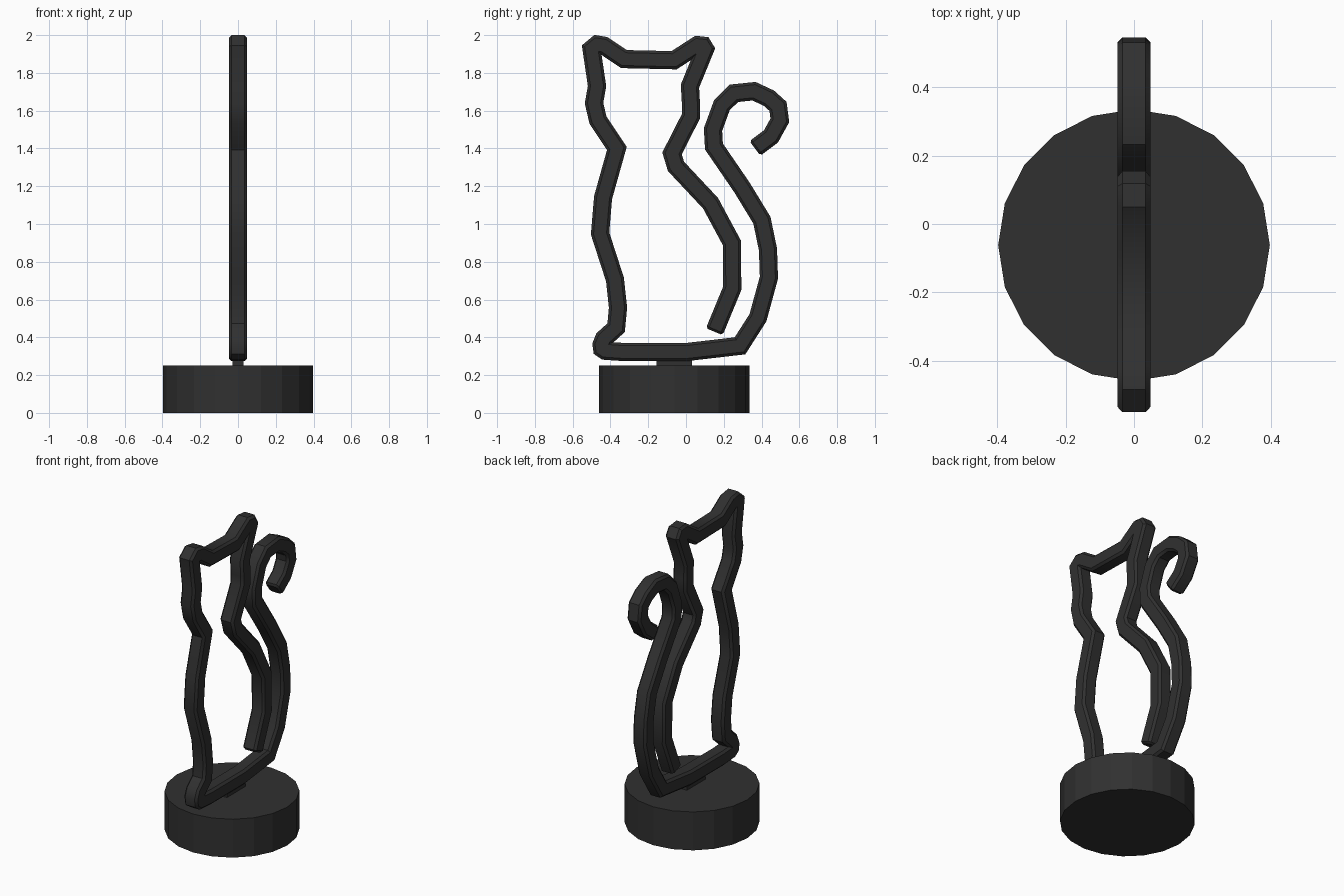
import bpy, bmesh
from mathutils import Vector

if "Cube" in bpy.data.objects:
    bpy.data.objects.remove(bpy.data.objects["Cube"])

dark = bpy.data.materials.new("dark_grey")
dark.diffuse_color = (0.03, 0.03, 0.03, 1)
dark.use_nodes = True
dark.node_tree.nodes["Principled BSDF"].inputs["Base Color"].default_value = dark.diffuse_color


def finish(name, bm):
    bmesh.ops.recalc_face_normals(bm, faces=bm.faces)
    mesh = bpy.data.meshes.new(name)
    bm.to_mesh(mesh)
    bm.free()
    mesh.materials.append(dark)
    obj = bpy.data.objects.new(name, mesh)
    bpy.context.collection.objects.link(obj)
    return obj


# Centre line of the bent bar (y, z): back, head, chest, foot, floor, tail
path = [
    (.15, .43), (.245, .66), (.243, .90), (.13, 1.11), (-.053, 1.305),
    (-.074, 1.374), (.026, 1.57), (.026, 1.64), (.021, 1.73),
    (.101, 1.926), (.09, 1.944), (.061, 1.947), (-.063, 1.867),
    (-.328, 1.873), (-.434, 1.944), (-.471, 1.95), (-.50, 1.926),
    (-.471, 1.73), (-.487, 1.64), (-.466, 1.55), (-.366, 1.40),
    (-.439, 1.14), (-.455, .95), (-.376, .706), (-.36, .557),
    (-.37, .451), (-.434, .393), (-.447, .361), (-.444, .34), (-.428, .329),
    (-.328, .322), (.01, .323), (.286, .355), (.381, .504), (.439, .716),
    (.434, .865), (.402, 1.02), (.296, 1.194), (.148, 1.41), (.143, 1.50),
    (.19, 1.629), (.254, 1.692), (.36, 1.703), (.439, 1.666),
    (.487, 1.623), (.497, 1.549), (.45, 1.464), (.365, 1.40),
]

# Square section with chamfered corners (x, in-plane offset)
h, c = .048, .034
section = [(h, c), (c, h), (-c, h), (-h, c), (-h, -c), (-c, -h), (c, -h), (h, -c)]

# Sweep the section with mitred joints and chamfered end caps
pts = [Vector(p) for p in path]
stations = []
for i, p in enumerate(pts):
    a = (p - pts[i - 1]).normalized() if i else None
    b = (pts[i + 1] - p).normalized() if i < len(pts) - 1 else None
    a, b = a or b, b or a
    t = (a + b).normalized()
    side = Vector((-t.y, t.x)) / max(t.dot(a), .6)
    if i == 0:
        stations += [(p, side, .78), (p + t * .012, side, 1)]
    elif i == len(pts) - 1:
        stations += [(p - t * .012, side, 1), (p, side, .78)]
    else:
        stations.append((p, side, 1))

bm = bmesh.new()
rings = []
for p, side, s in stations:
    rings.append([bm.verts.new((x * s, *(p + side * (o * s)))) for x, o in section])
n = len(section)
for r, q in zip(rings, rings[1:]):
    for k in range(n):
        bm.faces.new((r[k], r[(k + 1) % n], q[(k + 1) % n], q[k]))
bm.faces.new(rings[0])
bm.faces.new(rings[-1])
bar = finish("cat_outline_bar", bm)
bpy.context.view_layer.objects.active = bar
bar.select_set(True)
bpy.ops.object.shade_smooth_by_angle(angle=.6)

# Round base, 20 sides
bm = bmesh.new()
bmesh.ops.create_cone(bm, cap_ends=True, segments=20, radius1=.398, radius2=.398, depth=.25)
# Put a corner on the x axis and stand it on the floor
bmesh.ops.translate(bm, verts=bm.verts, vec=(0, -.062, .125))
finish("round_base", bm)

# Small block joining bar and base
bm = bmesh.new()
bmesh.ops.create_cube(bm, size=1)
bmesh.ops.scale(bm, verts=bm.verts, vec=(.06, .19, .07))
bmesh.ops.translate(bm, verts=bm.verts, vec=(0, -.062, .275))
finish("mounting_block", bm)
